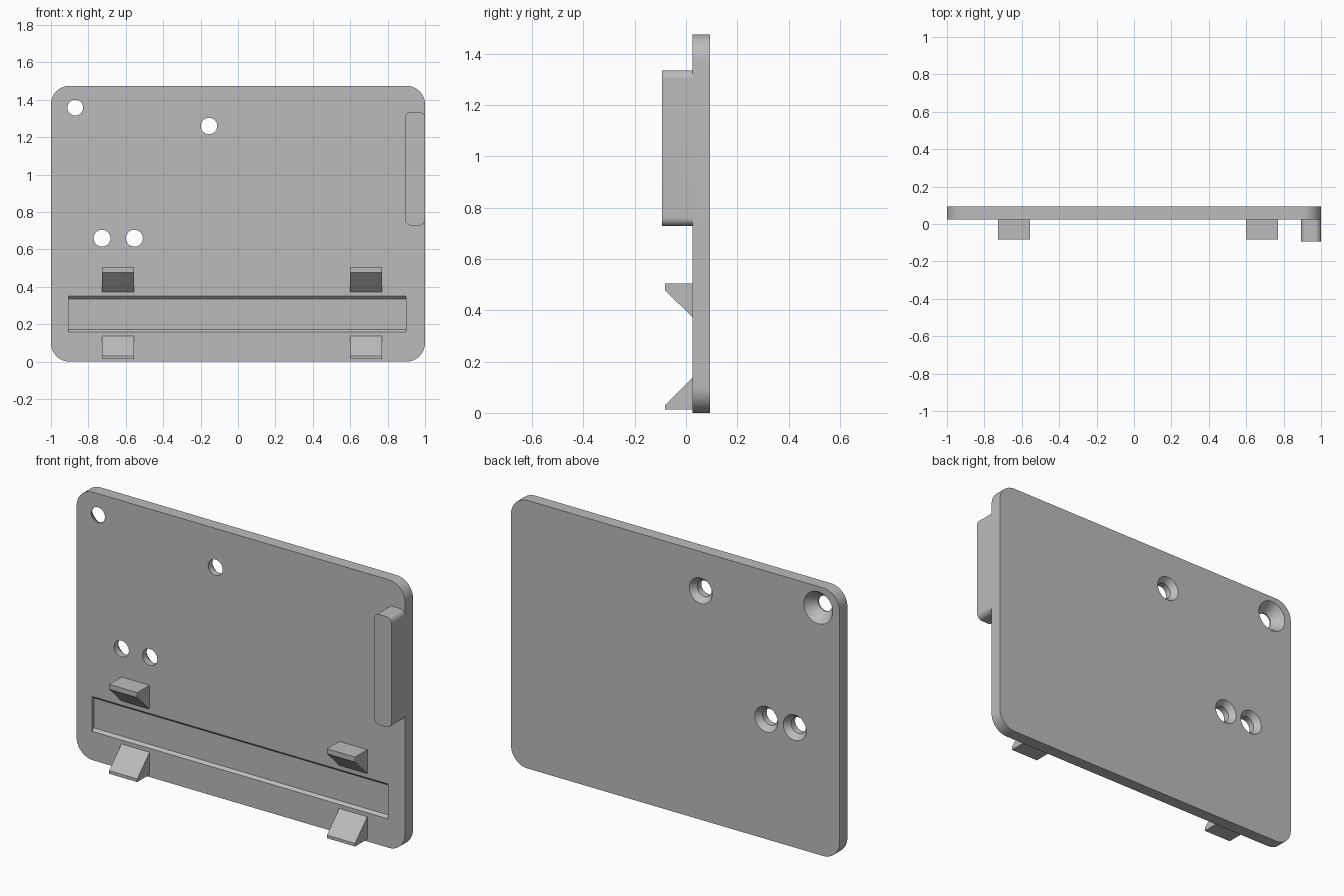
import bpy, bmesh, math

if "Cube" in bpy.data.objects:
    bpy.data.objects.remove(bpy.data.objects["Cube"], do_unlink=True)

FRONT, BACK = 0.025, 0.093   # plate faces along y

grey = bpy.data.materials.new("plain grey")
grey.use_nodes = True
colour = (0.5, 0.5, 0.5, 1)
grey.diffuse_color = colour
grey.node_tree.nodes["Principled BSDF"].inputs["Base Color"].default_value = colour


def loft(name, rings):
    """Join closed rings of points into a capped solid."""
    bm = bmesh.new()
    loops = [[bm.verts.new(p) for p in ring] for ring in rings]
    n = len(loops[0])
    for a, b in zip(loops, loops[1:]):
        for i in range(n):
            j = (i + 1) % n
            bm.faces.new((a[i], a[j], b[j], b[i]))
    bm.faces.new(loops[0][::-1])
    bm.faces.new(loops[-1])
    bmesh.ops.recalc_face_normals(bm, faces=bm.faces)
    mesh = bpy.data.meshes.new(name)
    bm.to_mesh(mesh)
    bm.free()
    mesh.materials.append(grey)
    obj = bpy.data.objects.new(name, mesh)
    bpy.context.collection.objects.link(obj)
    return obj


def rect(x0, x1, z0, z1, y):
    return [(x0, y, z0), (x1, y, z0), (x1, y, z1), (x0, y, z1)]


def rounded(x0, x1, z0, z1, y, r, steps=12):
    """Rounded rectangle outline facing along y."""
    corners = [(x1 - r, z1 - r), (x0 + r, z1 - r), (x0 + r, z0 + r), (x1 - r, z0 + r)]
    pts = []
    for q, (cx, cz) in enumerate(corners):
        for k in range(steps + 1):
            a = (q + k / steps) * math.pi / 2
            pts.append((cx + r * math.cos(a), y, cz + r * math.sin(a)))
    return pts


def circle(x, z, y, r, n=48):
    return [(x + r * math.cos(i * math.tau / n), y, z + r * math.sin(i * math.tau / n))
            for i in range(n)]


def activate(obj):
    bpy.ops.object.select_all(action='DESELECT')
    obj.select_set(True)
    bpy.context.view_layer.objects.active = obj


def cut(obj, cutter):
    cutter.hide_render = True
    activate(obj)
    mod = obj.modifiers.new("cut", 'BOOLEAN')
    mod.operation, mod.solver, mod.object = 'DIFFERENCE', 'EXACT', cutter
    bpy.ops.object.modifier_apply(modifier=mod.name)
    bpy.data.objects.remove(cutter, do_unlink=True)


# Back plate with rounded corners
plate = loft("back_plate", [rounded(-1, 1, 0, 1.475, y, 0.1) for y in (FRONT, BACK)])

# Countersunk screw holes: x, z, hole radius, sink radius, sink depth
for x, z, r, sink, depth in [(-0.87, 1.358, 0.042, 0.088, 0.06),
                             (-0.155, 1.26, 0.044, 0.07, 0.032),
                             (-0.727, 0.66, 0.045, 0.07, 0.032),
                             (-0.554, 0.66, 0.045, 0.07, 0.032)]:
    flare = sink + (sink - r) / depth * 0.02
    cut(plate, loft("hole_cutter", [circle(x, z, FRONT - 0.02, r),
                                    circle(x, z, BACK - depth, r),
                                    circle(x, z, BACK + 0.02, flare)]))

# Shallow long recess with sloped upper and lower walls
d = 0.014
cut(plate, loft("recess_cutter", [rect(-0.905, 0.897, 0.158 - d, 0.35 + d, FRONT - d),
                                  rect(-0.905, 0.897, 0.158 + d, 0.35 - d, FRONT + d)]))

# Rounded side block
block = loft("side_block", [rounded(0.893, 1, 0.728, 1.335, y, 0.032) for y in (-0.093, FRONT)])

# Wedge clips above and below the recess
TIP = -0.082
upper = [(FRONT, 0.505), (TIP, 0.505), (TIP, 0.478), (FRONT, 0.373)]
lower = [(FRONT, 0.013), (TIP, 0.013), (TIP, 0.03), (FRONT, 0.136)]
for side, x0 in (("right", -0.727), ("left", 0.599)):
    for level, profile in (("upper", upper), ("lower", lower)):
        loft(f"{level}_clip_{side}", [[(x, y, z) for y, z in profile] for x in (x0, x0 + 0.171)])

# Smooth the rounded walls, keep edges crisp
for obj in (plate, block):
    activate(obj)
    bpy.ops.object.shade_smooth_by_angle(angle=math.radians(25))
